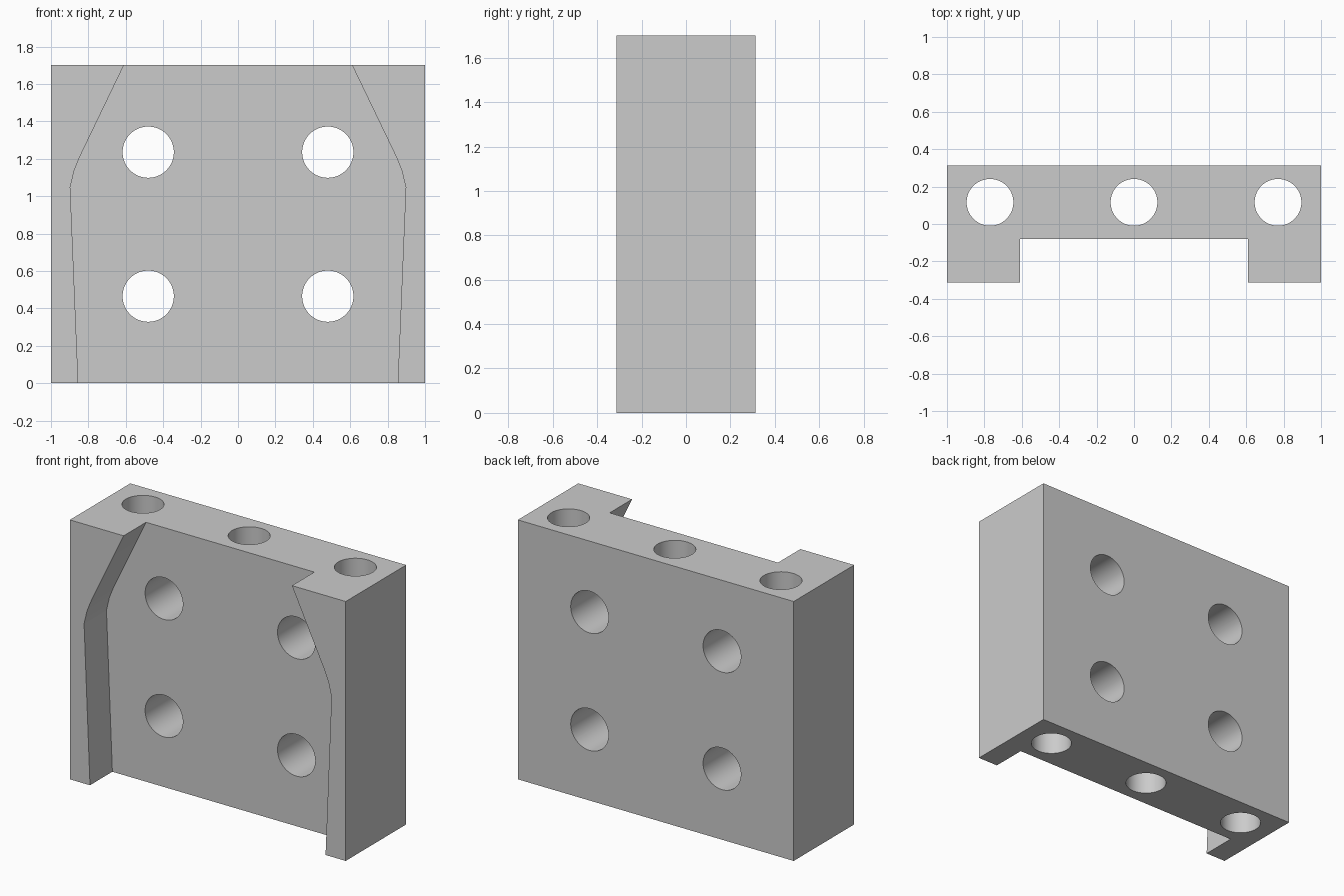
import bpy, bmesh, math
from mathutils import Matrix, Vector

cube = bpy.data.objects.get("Cube")
if cube:
    bpy.data.objects.remove(cube, do_unlink=True)

WIDTH, DEPTH, HEIGHT = 2.0, 0.626, 1.70
POCKET_FLOOR_Y = -0.081

grey = bpy.data.materials.new("plain_grey")
grey.use_nodes = True
grey.diffuse_color = (0.6, 0.6, 0.6, 1)
grey.node_tree.nodes["Principled BSDF"].inputs["Base Color"].default_value = (0.6, 0.6, 0.6, 1)


def make_object(name, bm):
    bmesh.ops.recalc_face_normals(bm, faces=bm.faces)
    mesh = bpy.data.meshes.new(name)
    bm.to_mesh(mesh)
    bm.free()
    mesh.materials.append(grey)
    obj = bpy.data.objects.new(name, mesh)
    bpy.context.collection.objects.link(obj)
    return obj


def hole_cutter(name, centre, radius, length, rotation=Matrix()):
    bm = bmesh.new()
    bmesh.ops.create_cone(bm, cap_ends=True, segments=64, radius1=radius,
                          radius2=radius, depth=length,
                          matrix=Matrix.Translation(centre) @ rotation)
    return make_object(name, bm)


def pocket_cutter():
    # Half outline of the front recess, mirrored across x, then extruded
    half = [(0.85, -0.1), (0.897, 1.047), (0.876, 1.135), (0.846, 1.21), (0.562, 1.8)]
    outline = half + [(-x, z) for x, z in reversed(half)]
    bm = bmesh.new()
    face = bm.faces.new([bm.verts.new((x, POCKET_FLOOR_Y, z)) for x, z in outline])
    extruded = bmesh.ops.extrude_face_region(bm, geom=[face])
    verts = [v for v in extruded["geom"] if isinstance(v, bmesh.types.BMVert)]
    bmesh.ops.translate(bm, verts=verts, vec=(0, -0.6, 0))
    if not face.is_valid or len(bm.faces) < len(outline) + 2:
        bm.faces.new([v for v in bm.verts if v not in verts])
    return make_object("pocket_cutter", bm)


# Solid block
bm = bmesh.new()
bmesh.ops.create_cube(bm, size=1)
bmesh.ops.scale(bm, verts=bm.verts, vec=(WIDTH, DEPTH, HEIGHT))
bmesh.ops.translate(bm, verts=bm.verts, vec=(0, 0, HEIGHT / 2))
block = make_object("drilled_block", bm)

# Front recess, four cross holes and three full-height holes
cutters = [pocket_cutter()]
for x in (-0.48, 0.48):
    for z in (0.465, 1.235):
        cutters.append(hole_cutter("cross_hole_cutter", Vector((x, 0, z)), 0.137, 1.0,
                                   Matrix.Rotation(math.pi / 2, 4, "X")))
for x in (-0.77, 0, 0.77):
    cutters.append(hole_cutter("upright_hole_cutter", Vector((x, 0.116, HEIGHT / 2)),
                               0.125, HEIGHT + 0.4))

bpy.ops.object.select_all(action="DESELECT")
block.select_set(True)
bpy.context.view_layer.objects.active = block
for cutter in cutters:
    cut = block.modifiers.new("cut", "BOOLEAN")
    cut.operation = "DIFFERENCE"
    cut.solver = "EXACT"
    cut.object = cutter
    bpy.ops.object.modifier_apply(modifier=cut.name)
    bpy.data.objects.remove(cutter, do_unlink=True)

# Round hole walls, crisp edges
bpy.ops.object.shade_smooth_by_angle(angle=math.radians(12))
